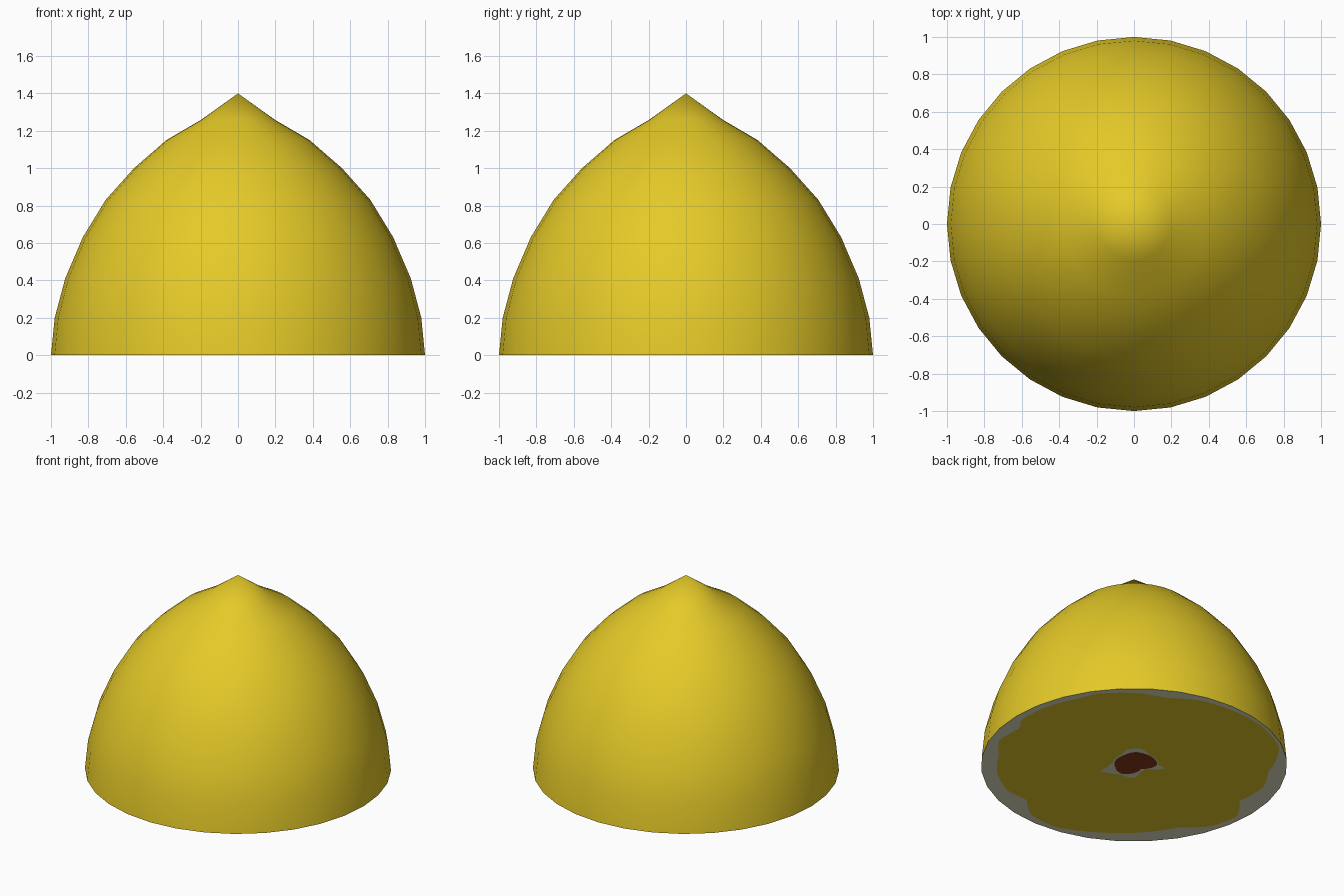
import bpy, bmesh, math

if "Cube" in bpy.data.objects:
    bpy.data.objects.remove(bpy.data.objects["Cube"])

SIDES = 32


def material(name, rgb):
    m = bpy.data.materials.new(name)
    m.diffuse_color = (*rgb, 1)
    m.use_nodes = True
    m.node_tree.nodes["Principled BSDF"].inputs["Base Color"].default_value = m.diffuse_color
    return m


yellow = material("lemon yellow", (0.78, 0.59, 0.021))
cream = material("pith cream", (0.78, 0.78, 0.56))
brown = material("seed brown", (0.235, 0.045, 0.009))


def finish(name, bm, mats, smooth):
    for f in bm.faces:
        f.smooth = smooth
    me = bpy.data.meshes.new(name)
    bm.to_mesh(me)
    bm.free()
    for m in mats:
        me.materials.append(m)
    ob = bpy.data.objects.new(name, me)
    bpy.context.collection.objects.link(ob)
    return ob


def sew(bm, a, b, mat=0):
    """Quads between two closed rings of equal length."""
    n = len(a)
    for i in range(n):
        j = (i + 1) % n
        bm.faces.new((a[i], a[j], b[j], b[i])).material_index = mat


def fan(bm, ring, tip, mat=0):
    for i in range(len(ring)):
        bm.faces.new((ring[i], ring[(i + 1) % len(ring)], tip)).material_index = mat


# Peel: turned dome with a pointed tip
profile = [(1.0, 0), (0.98, 0.2), (0.924, 0.41), (0.83, 0.63), (0.708, 0.83),
           (0.556, 1.0), (0.383, 1.15), (0.195, 1.26)]
bm = bmesh.new()
rings = [[bm.verts.new((r * math.cos(2 * math.pi * i / SIDES),
                        r * math.sin(2 * math.pi * i / SIDES), z))
          for i in range(SIDES)] for r, z in profile]
for lo, hi in zip(rings, rings[1:]):
    sew(bm, lo, hi)
fan(bm, rings[-1], bm.verts.new((0, 0, 1.4)))
finish("peel", bm, [yellow], True)

# Cut face: irregular outlines as (angle, radius), seen from below
flesh_edge = [(8, .975), (24, .976), (43, .96), (58, .945), (72, .9), (83, .94),
              (100, .96), (108, .94), (125, .95), (137, .94), (142, .884),
              (155, .937), (167, .89), (182, .9), (197, .89), (208, .836),
              (219, .934), (232, .96), (250, .91), (260, .894), (270, .88),
              (284, .866), (297, .945), (310, .952), (321, .832), (336, .895),
              (349, .88)]
core_edge = [(48, .165), (75, .22), (95, .21), (115, .16), (160, .14), (186, .18),
             (195, .24), (205, .2), (229, .15), (265, .17), (290, .1), (320, .09),
             (342, .21), (355, .16)]
seed_edge = [(48, .158), (81, .17), (115, .142), (186, .125), (229, .14),
             (307, .066), (355, .15)]


def radius(table, deg):
    pts = [(table[-1][0] - 360, table[-1][1])] + table + [(table[0][0] + 360, table[0][1])]
    for (a0, r0), (a1, r1) in zip(pts, pts[1:]):
        if a0 <= deg <= a1:
            return r0 + (r1 - r0) * (deg - a0) / (a1 - a0)


def rim(deg):
    """Radius of the 32-sided outer edge."""
    step = 360 / SIDES
    return math.cos(math.radians(step / 2)) / math.cos(math.radians(deg % step - step / 2))


bm = bmesh.new()
N = SIDES * 4
s = math.sqrt(0.5)


def cut_ring(func):
    ring = []
    for i in range(N):
        d = 360 * i / N
        c, v, r = math.cos(math.radians(d)), math.sin(math.radians(d)), func(d)
        ring.append(bm.verts.new((r * s * (v - c), r * s * (v + c), 0)))
    return ring


outer = cut_ring(rim)
flesh = cut_ring(lambda d: min(radius(flesh_edge, d), 0.985))
core = cut_ring(lambda d: max(radius(core_edge, d), radius(seed_edge, d) + 0.004))
seed = cut_ring(lambda d: radius(seed_edge, d))
sew(bm, outer, flesh, 1)   # pith rim
sew(bm, flesh, core, 0)    # flesh
sew(bm, core, seed, 1)     # pith core
fan(bm, seed, bm.verts.new((0, 0, 0)), 2)  # seed centre
finish("cut_face", bm, [yellow, cream, brown], False)
